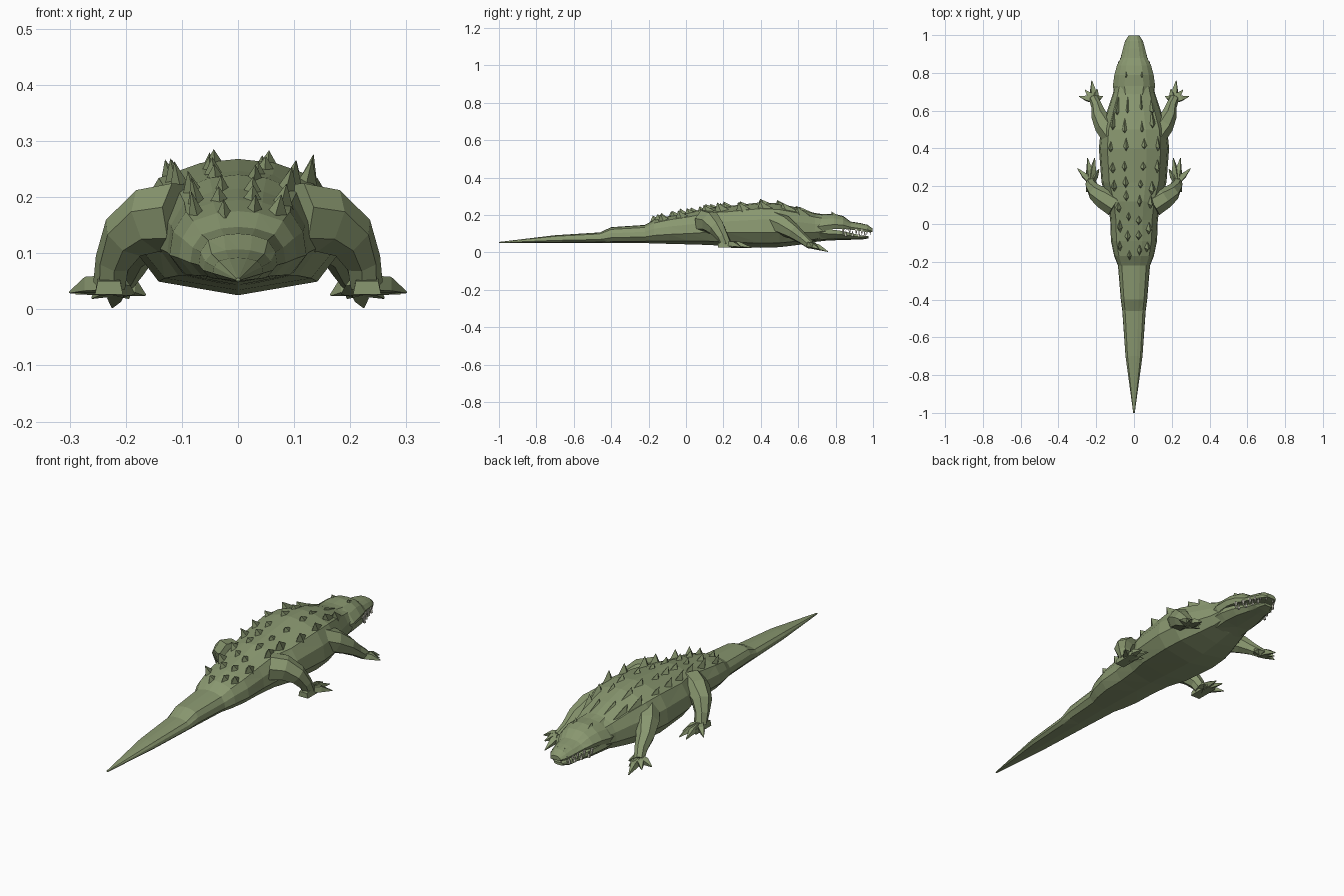
import bpy, bmesh, math, random
from mathutils import Vector

if "Cube" in bpy.data.objects:
    bpy.data.objects.remove(bpy.data.objects["Cube"])
random.seed(4)

def material(name, color):
    m = bpy.data.materials.new(name)
    m.diffuse_color = color
    m.use_nodes = True
    m.node_tree.nodes["Principled BSDF"].inputs["Base Color"].default_value = m.diffuse_color
    return m

HIDE = material("olive_hide", (0.25, 0.31, 0.16, 1))
IVORY = material("ivory", (0.75, 0.74, 0.62, 1))

def finish(name, bm, mat=HIDE, mirror=False):
    bmesh.ops.recalc_face_normals(bm, faces=bm.faces)
    me = bpy.data.meshes.new(name)
    bm.to_mesh(me)
    bm.free()
    me.materials.append(mat)
    ob = bpy.data.objects.new(name, me)
    bpy.context.collection.objects.link(ob)
    if mirror:
        ob.modifiers.new("Mirror", 'MIRROR').use_clip = False
    return ob

def skin(bm, rings):
    loops = [[bm.verts.new(p) for p in r] for r in rings]
    n = len(loops[0])
    for a, b in zip(loops, loops[1:]):
        for i in range(n):
            j = (i + 1) % n
            bm.faces.new((a[i], a[j], b[j], b[i]))
    bm.faces.new(loops[0])
    bm.faces.new(loops[-1])

def loft(name, stations, half):
    # half profile: (fraction of half width, fraction of height), bottom to top
    prof = half + [(-x, z) for x, z in reversed(half[1:-1])]
    bm = bmesh.new()
    skin(bm, [[(fx * w, y, zb + fz * (zt - zb)) for fx, fz in prof]
              for y, w, zb, zt in stations])
    bmesh.ops.triangulate(bm, faces=bm.faces)
    return finish(name, bm)

def tube(bm, path, sides=6):
    # path: (x, y, z, radius)
    pts = [Vector(p[:3]) for p in path]
    rings = []
    for k, p in enumerate(pts):
        d = (pts[min(k + 1, len(pts) - 1)] - pts[max(k - 1, 0)]).normalized()
        u = d.cross(Vector((0.3, -0.5, 0.8))).normalized()
        v = d.cross(u)
        rings.append([p + path[k][3] * (u * math.cos(a) + v * math.sin(a))
                      for a in (2 * math.pi * i / sides for i in range(sides))])
    skin(bm, rings)

# body and tail: y, half width, bottom, top
BODY = [(-1, .004, .05, .056), (-.7, .045, .05, .092), (-.46, .062, .05, .107),
        (-.40, .07, .05, .135), (-.22, .085, .05, .147), (-.17, .105, .048, .175),
        (-.09, .122, .046, .195), (.02, .126, .043, .215), (.12, .14, .04, .24),
        (.22, .172, .034, .247), (.4, .186, .025, .268), (.5, .176, .028, .262),
        (.6, .142, .04, .238), (.69, .112, .055, .21), (.76, .095, .075, .195)]
TORSO = [(0, 0), (.76, .1), (1, .34), (.95, .62), (.76, .86), (.36, .97), (0, 1)]
loft("body_and_tail", BODY, TORSO)

# head: skull with upper jaw, and lower jaw
loft("upper_jaw", [(.68, .1, .1, .212), (.73, .112, .115, .205), (.79, .104, .125, .207),
                   (.84, .09, .125, .195), (.88, .07, .122, .165), (.93, .058, .115, .157),
                   (.97, .047, .108, .148), (.998, .028, .108, .128)],
     [(0, 0), (.9, 0), (1, .3), (.75, .7), (.45, .95), (0, 1)])
loft("lower_jaw", [(.68, .1, .055, .13), (.75, .1, .063, .125), (.82, .088, .066, .117),
                   (.89, .06, .068, .102), (.94, .05, .069, .09), (.975, .025, .075, .088)],
     [(0, 0), (.7, .12), (1, .6), (.95, 1), (0, 1)])

def spike(bm, x, y, z, length, width, height, lean, sink=.015):
    base = [bm.verts.new((x + dx * width, y + dy * length, z - sink))
            for dx, dy in ((0, .55), (.5, -.1), (0, -.45), (-.5, -.1))]
    tip = bm.verts.new((x + lean, y - length * .3, z + height))
    for i in range(4):
        bm.faces.new((base[i], base[(i + 1) % 4], tip))
    bm.faces.new(base)

def surface_z(x, y):
    for a, b in zip(BODY, BODY[1:]):
        if a[0] <= y <= b[0]:
            t = (y - a[0]) / (b[0] - a[0])
            w, zb, zt = [a[i] + t * (b[i] - a[i]) for i in (1, 2, 3)]
    f = abs(x) / w
    for p, q in zip(TORSO[3:], TORSO[4:]):
        if q[0] <= f <= p[0]:
            s = (f - p[0]) / (q[0] - p[0])
            return zb + (p[1] + s * (q[1] - p[1])) * (zt - zb)
    return zb + .6 * (zt - zb)

# back scutes: inner and outer rows with irregular spacing
bm = bmesh.new()
for side in (-1, 1):
    for frac, start, step, h in ((.27, -.14, .095, .026), (.68, -.1, .105, .036)):
        y = start
        while y < .68:
            yy = y + random.uniform(-.02, .02)
            w = .1 + .08 * math.exp(-((yy - .38) / .22) ** 2)
            x = side * w * (frac + random.uniform(-.05, .05))
            spike(bm, x, yy, surface_z(x, yy), random.uniform(.08, .11),
                  random.uniform(.032, .048), h * random.uniform(.7, 1.1),
                  side * (.012 if frac > .5 else .003))
            y += step
finish("back_scutes", bm)

# brow ridges and nostril bumps
bm = bmesh.new()
for side in (-1, 1):
    spike(bm, side * .04, .8, .2, .07, .04, .018, side * .004, .02)
    spike(bm, side * .018, .965, .14, .04, .024, .012, 0)
finish("brows_and_nostrils", bm)

# teeth
bm = bmesh.new()
for x, y in ((.084, .84), (.068, .875), (.057, .91), (.05, .94), (.04, .967), (.02, .985)):
    tube(bm, [(x, y, .125, .008), (x, y, .094, .001)], 4)
    if y < .95:
        tube(bm, [(x - .005, y + .015, .085, .007), (x - .005, y + .015, .117, .001)], 4)
finish("teeth", bm, IVORY, True)

def leg(name, path, heel, toes):
    bm = bmesh.new()
    tube(bm, path, 7)
    for tip in toes:
        mid = Vector(heel).lerp(Vector(tip), .5) + Vector((0, 0, .006))
        tube(bm, [(*heel, .019), (*mid, .018), (*tip, .002)], 4)
    finish(name, bm, HIDE, True)

# legs
leg("front_legs", [(.11, .46, .17, .06), (.155, .52, .145, .056), (.185, .575, .11, .042),
                   (.197, .625, .072, .03), (.215, .665, .04, .024)],
    (.212, .655, .04),
    [(.165, .675, .025), (.195, .715, .02), (.224, .76, .004), (.26, .71, .02), (.29, .675, .028)])
leg("hind_legs", [(.1, .1, .165, .065), (.155, .135, .16, .06), (.2, .165, .13, .046),
                  (.222, .195, .085, .033), (.228, .215, .045, .03)],
    (.228, .22, .045),
    [(.185, .29, .027), (.208, .35, .026), (.246, .35, .026), (.3, .295, .03)])
# hind foot pads
bm = bmesh.new()
skin(bm, [[(.205, y, .026), (.255, y, .026), (.25, y, z), (.21, y, z)]
          for y, z in ((.17, .05), (.23, .06), (.285, .045))])
finish("hind_foot_pads", bm, HIDE, True)
